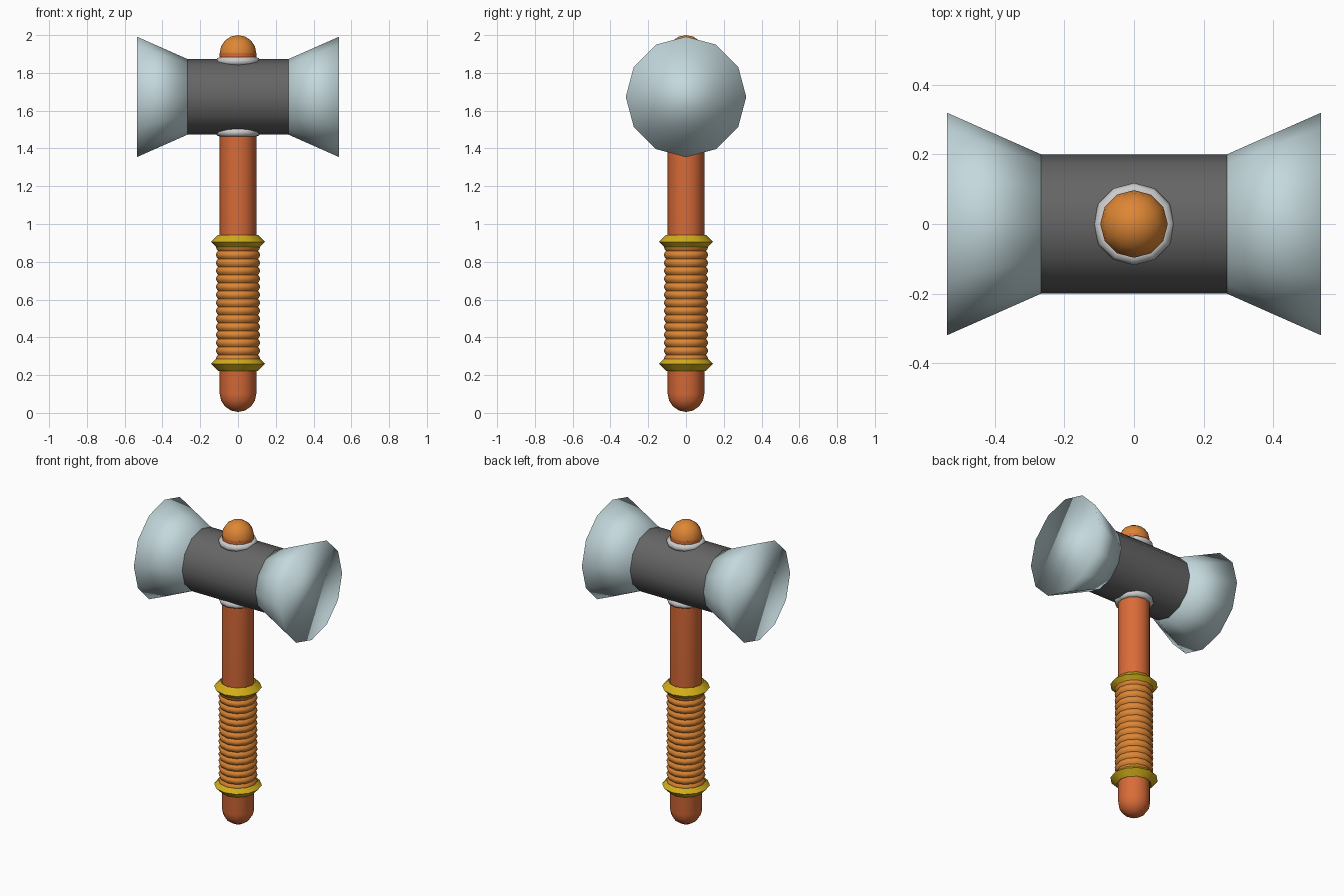
import bpy, math

if "Cube" in bpy.data.objects:
    bpy.data.objects.remove(bpy.data.objects["Cube"])

SIDES = 12
HEAD_Z = 1.673


def material(name, rgb):
    m = bpy.data.materials.new(name)
    m.diffuse_color = (*rgb, 1)
    m.use_nodes = True
    m.node_tree.nodes["Principled BSDF"].inputs["Base Color"].default_value = m.diffuse_color
    return m


STEEL = material("pale_steel", (0.55, 0.69, 0.72))
IRON = material("dark_iron", (0.13, 0.13, 0.13))
WOOD = material("red_wood", (0.70, 0.15, 0.04))
LEATHER = material("orange_leather", (0.73, 0.24, 0.035))
GOLD = material("gold", (0.64, 0.42, 0.01))


def lathe(name, profile, mat=None, axis="Z", closed=False, angle=180):
    """Spin (radius, height) points round z or x; ends are capped or the loop closed."""
    verts, rings = [], []
    for r, h in profile:
        count = SIDES if r > 0 else 1
        rings.append([len(verts) + i for i in range(count)])
        for i in range(count):
            a = 2 * math.pi * i / SIDES
            x, y = r * math.cos(a), r * math.sin(a)
            verts.append((x, y, h) if axis == "Z" else (h, x, y + HEAD_Z))
    faces = []
    pairs = list(zip(rings, rings[1:])) + ([(rings[-1], rings[0])] if closed else [])
    for lo, hi in pairs:
        for i in range(SIDES):
            j = (i + 1) % SIDES
            quad = [lo[i % len(lo)], lo[j % len(lo)], hi[j % len(hi)], hi[i % len(hi)]]
            faces.append(list(dict.fromkeys(quad)))
    if not closed:
        if len(rings[0]) > 1:
            faces.append(rings[0][::-1])
        if len(rings[-1]) > 1:
            faces.append(rings[-1])
    mesh = bpy.data.meshes.new(name)
    mesh.from_pydata(verts, [], faces)
    if mat:
        mesh.materials.append(mat)
    ob = bpy.data.objects.new(name, mesh)
    bpy.context.collection.objects.link(ob)
    bpy.ops.object.select_all(action="DESELECT")
    bpy.context.view_layer.objects.active = ob
    ob.select_set(True)
    if angle >= 180:
        bpy.ops.object.shade_smooth()
    else:
        bpy.ops.object.shade_smooth_by_angle(angle=math.radians(angle))
    return ob


def ring(name, major, minor, z, segments, mat=None, angle=180):
    pts = [(major + minor * math.cos(2 * math.pi * k / segments),
            z + minor * math.sin(2 * math.pi * k / segments)) for k in range(segments)]
    return lathe(name, pts, mat, closed=True, angle=angle)


def dome(radius, z, sign, steps=4):
    """Quarter-circle profile from the rim to the pole."""
    return [(radius * math.cos(math.pi / 2 * k / steps) if k < steps else 0,
             z + sign * radius * math.sin(math.pi / 2 * k / steps)) for k in range(steps + 1)]


# Handle with rounded butt
lathe("handle", dome(0.097, 0.102, -1)[::-1] + [(0.097, 1.905)], WOOD, angle=60)

# Rounded pommel cap on top
lathe("top_knob", [(0.097, 1.89)] + dome(0.097, 1.903, 1), LEATHER, angle=60)

# Ribbed grip
RIBS, Z0, Z1 = 15, 0.265, 0.9
step = (Z1 - Z0) / RIBS
grip = []
for k in range(RIBS):
    for t, r in ((0, 0.106), (0.25, 0.114), (0.5, 0.117), (0.75, 0.114)):
        grip.append((r, Z0 + (k + t) * step))
grip.append((0.106, Z1))
lathe("grip", grip, LEATHER, angle=70)

# Gold bands at both ends of the grip
for label, z in (("lower", 0.26), ("upper", 0.905)):
    ring(label + "_band", 0.105, 0.038, z, 4, GOLD, angle=60)

# Hammer head core
lathe("head_core", [(0.2, -0.267), (0.2, 0.267)], IRON, axis="X", angle=40)

# Flared striking ends, soft-shaded over the flat faces
lathe("right_striker", [(0.2, 0.267), (0.319, 0.536)], STEEL, axis="X")
lathe("left_striker", [(0.319, -0.536), (0.2, -0.267)], STEEL, axis="X")

# Collars where the handle passes through the head
for label, s in (("upper", 1), ("lower", -1)):
    ring(label + "_collar", 0.095, 0.023, HEAD_Z + s * 0.188, 8)
